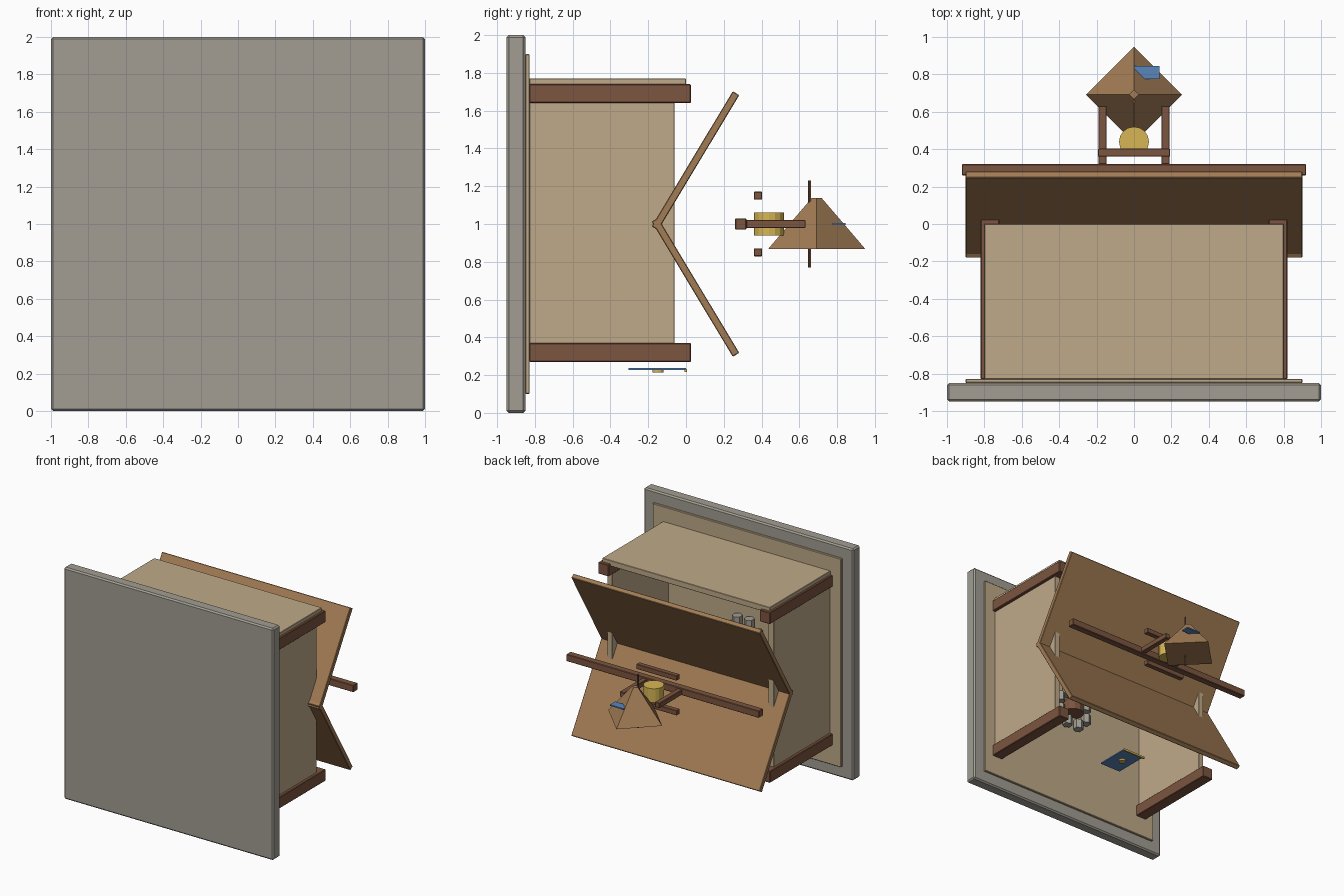
import bpy
from math import cos, sin, pi, radians

if "Cube" in bpy.data.objects:
    bpy.data.objects.remove(bpy.data.objects["Cube"])


def mat(name, r, g, b):
    m = bpy.data.materials.new(name)
    m.diffuse_color = (r, g, b, 1)
    m.use_nodes = True
    m.node_tree.nodes["Principled BSDF"].inputs["Base Color"].default_value = m.diffuse_color
    return m


STONE = mat("stone", 0.36, 0.34, 0.29)
PLASTER = mat("pale_wood", 0.52, 0.40, 0.25)
TIMBER = mat("dark_timber", 0.20, 0.09, 0.05)
ROOF = mat("roof_wood", 0.36, 0.20, 0.09)
GOLD = mat("gold", 0.68, 0.47, 0.09)
BLUE = mat("blue", 0.10, 0.24, 0.50)
IRON = mat("iron", 0.05, 0.04, 0.035)


def box(name, x, y, z, material, bevel=0.0, rot=(0, 0, 0)):
    """Box from (min, max) ranges, optionally rotated about its centre."""
    spans = (x, y, z)
    bpy.ops.mesh.primitive_cube_add(size=1, location=[(a + b) / 2 for a, b in spans], rotation=rot)
    o = bpy.context.object
    o.name = name
    for v in o.data.vertices:
        for i, (a, b) in enumerate(spans):
            v.co[i] *= b - a
    o.data.materials.append(material)
    if bevel:
        m = o.modifiers.new("bevel", "BEVEL")
        m.width, m.segments = bevel, 1
    return o


def cone(name, sides, r1, r2, depth, loc, material):
    bpy.ops.mesh.primitive_cone_add(vertices=sides, radius1=r1, radius2=r2, depth=depth, location=loc)
    o = bpy.context.object
    o.name = name
    o.data.materials.append(material)
    return o


# Foundation and floor (the building's up direction is +y)
box("foundation", (-1, 1), (-0.95, -0.85), (0, 2), STONE, 0.012)
box("floor", (-0.9, 0.9), (-0.85, -0.828), (0.1, 1.9), PLASTER, 0.004)

# Walls
box("back_wall", (-0.8, 0.8), (-0.83, 0.0), (1.72, 1.77), PLASTER, 0.003)
for side, s in (("left", -1), ("right", 1)):
    cx = s * 0.77
    box(side + "_wall", (cx - 0.025, cx + 0.025), (-0.83, -0.06), (0.32, 1.69), PLASTER, 0.003)
    # Corner posts
    for end, z in (("front", 0.32), ("back", 1.69)):
        box(f"{side}_{end}_post", (cx - 0.05, cx + 0.05), (-0.83, 0.027),
            (z - 0.05, z + 0.05), TIMBER, 0.005)

# Two roof slabs meeting in a valley
for end, s in (("front", -1), ("back", 1)):
    cz = 1 + s * 0.335
    box(end + "_roof_slab", (-0.9, 0.9), (0.05 - 0.417, 0.05 + 0.417), (cz - 0.02, cz + 0.02),
        ROOF, 0.004, rot=(s * radians(59), 0, 0))
box("ridge_beam", (-0.92, 0.92), (0.26, 0.32), (0.97, 1.03), TIMBER, 0.004)

# Bell frame
for side, s in (("left", -1), ("right", 1)):
    box(side + "_bell_post", (s * 0.168 - 0.022, s * 0.168 + 0.022), (0.32, 0.632),
        (0.978, 1.022), TIMBER, 0.003)
for end, z in (("front", 0.85), ("back", 1.15)):
    box(end + "_bell_rail", (-0.193, 0.193), (0.36, 0.403), (z - 0.021, z + 0.021), TIMBER, 0.003)
cone("bell", 16, 0.08, 0.08, 0.12, (0, 0.44, 1), GOLD)
cone("bell_roof", 4, 0.257, 0.026, 0.27, (0, 0.692, 1.003), ROOF)
cone("bell_axle", 8, 0.008, 0.008, 0.46, (0, 0.655, 1), TIMBER)

# Pennant beside the bell roof
box("pennant", (0, 0.135), (0.775, 0.845), (0.995, 1.005), BLUE)

# Hanging sign at the open front
box("sign_panel", (-0.1, 0.1), (-0.305, 0.0), (0.228, 0.238), BLUE)
box("sign_bar", (-0.11, 0.11), (-0.008, 0.006), (0.217, 0.233), GOLD)
cone("sign_disc", 12, 0.03, 0.03, 0.018, (0, -0.148, 0.223), GOLD)

# Hearth with ring of stones
for i in range(8):
    a = (i + 0.5) * pi / 4
    cone(f"hearth_stone_{i + 1}", 6, 0.042, 0.042, 0.08,
         (0.15 * cos(a), -0.78, 1 + 0.15 * sin(a)), STONE)
cone("hearth_core", 12, 0.09, 0.09, 0.1, (0, -0.78, 1.0), TIMBER)
